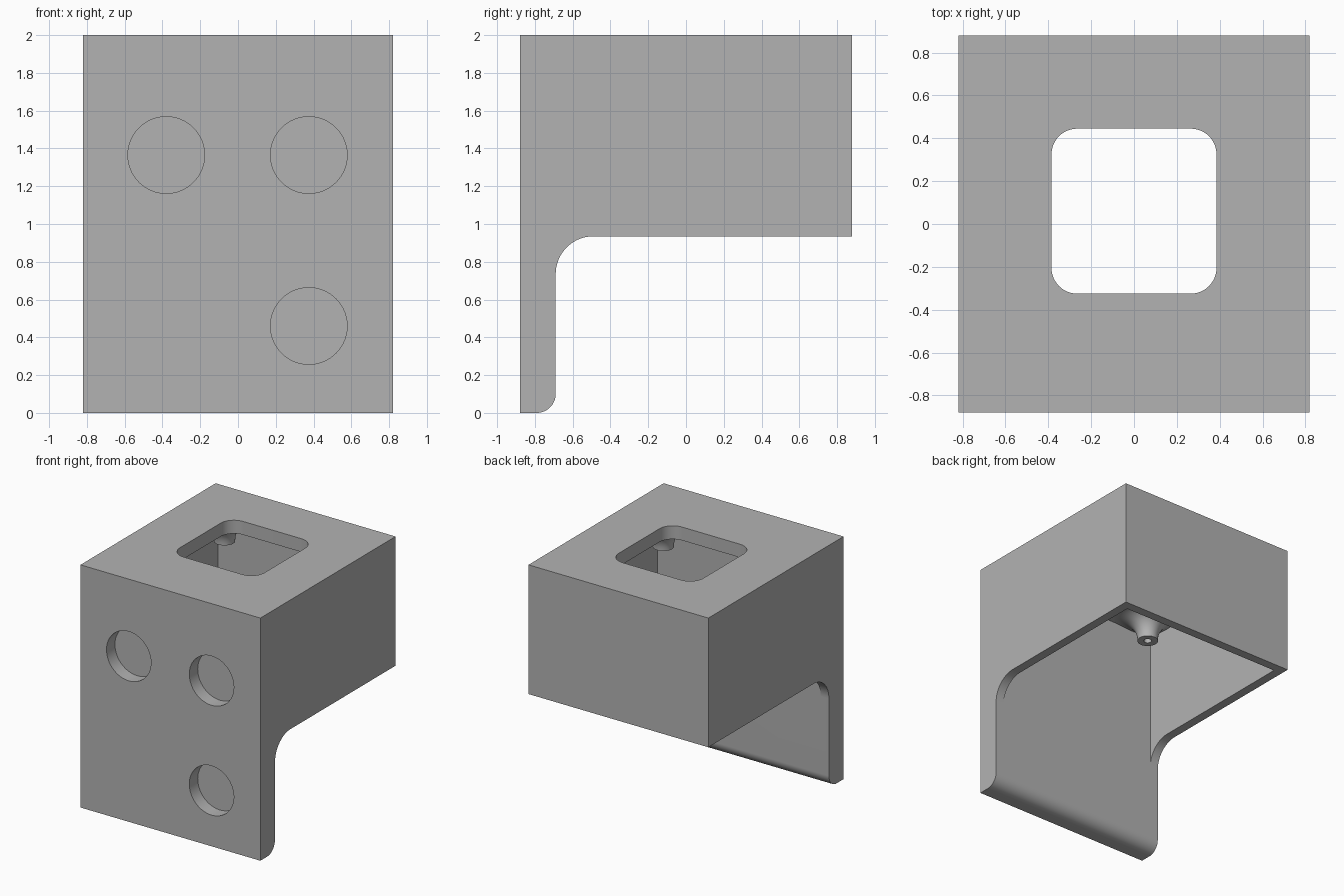
import bpy, bmesh
from math import sin, cos, pi, radians
from mathutils import Matrix, Vector

if "Cube" in bpy.data.objects:
    bpy.data.objects.remove(bpy.data.objects["Cube"], do_unlink=True)

grey = bpy.data.materials.new("plain_grey")
grey.use_nodes = True
grey.diffuse_color = (0.45, 0.45, 0.45, 1)
grey.node_tree.nodes["Principled BSDF"].inputs["Base Color"].default_value = grey.diffuse_color


def arc(cx, cy, r, start, end, steps=16):
    """Points along an arc, angles in degrees."""
    angles = [radians(start + (end - start) * i / steps) for i in range(steps + 1)]
    return [(cx + r * cos(a), cy + r * sin(a)) for a in angles]


def make_object(name, bm):
    bmesh.ops.recalc_face_normals(bm, faces=bm.faces)
    mesh = bpy.data.meshes.new(name)
    bm.to_mesh(mesh)
    bm.free()
    mesh.materials.append(grey)
    obj = bpy.data.objects.new(name, mesh)
    bpy.context.collection.objects.link(obj)
    return obj


def extrude(name, points, direction):
    """Close a 3D outline and extrude it along a direction."""
    bm = bmesh.new()
    face = bm.faces.new([bm.verts.new(p) for p in points])
    result = bmesh.ops.extrude_face_region(bm, geom=[face], use_keep_orig=True)
    moved = [g for g in result["geom"] if isinstance(g, bmesh.types.BMVert)]
    bmesh.ops.translate(bm, verts=moved, vec=direction)
    return make_object(name, bm)


def lathe(name, profile, x, y):
    """Spin a radius/height profile about a vertical axis."""
    bm = bmesh.new()
    verts = [bm.verts.new((r, 0, z)) for r, z in profile]
    edges = [bm.edges.new(pair) for pair in zip(verts, verts[1:])]
    bmesh.ops.spin(bm, geom=verts + edges, axis=(0, 0, 1), cent=(0, 0, 0),
                   angle=2 * pi, steps=40)
    bmesh.ops.remove_doubles(bm, verts=bm.verts, dist=0.0005)
    bmesh.ops.translate(bm, verts=bm.verts, vec=(x, y, 0))
    return make_object(name, bm)


def cut(target, cutter):
    """Subtract the cutter and remove it."""
    mod = target.modifiers.new("cut", "BOOLEAN")
    mod.operation = "DIFFERENCE"
    mod.solver = "EXACT"
    mod.object = cutter
    bpy.context.view_layer.objects.active = target
    bpy.ops.object.modifier_apply(modifier=mod.name)
    bpy.data.objects.remove(cutter, do_unlink=True)


def smooth(obj):
    bpy.ops.object.select_all(action="DESELECT")
    obj.select_set(True)
    bpy.context.view_layer.objects.active = obj
    bpy.ops.object.shade_smooth_by_angle(angle=radians(30))


# Housing: side profile with rounded lip and filleted corner
W, D, T = 0.82, 0.88, 0.075
plate_y, rim_z, ceiling_z = -0.69, 0.935, 1.89
side = [(-D, 2), (-D, 0)]
side += arc(plate_y - 0.1, 0.1, 0.1, -90, 0)
side += arc(plate_y + 0.2, rim_z - 0.2, 0.2, 180, 90)
side += [(D, rim_z), (D, 2)]
housing = extrude("housing", [(-W, y, z) for y, z in side], (2 * W, 0, 0))

# Cavity, open at the bottom
low = rim_z - 0.2
floor = [(-W + T, plate_y, low), (W - T, plate_y, low), (W - T, D - T, low), (-W + T, D - T, low)]
cut(housing, extrude("cavity", floor, (0, 0, ceiling_z - low)))

# Rounded square opening in the top
mid_y, half, r = 0.06, 0.385, 0.12
outline = []
for i, (sx, sy) in enumerate([(1, 1), (-1, 1), (-1, -1), (1, -1)]):
    outline += arc(sx * (half - r), mid_y + sy * (half - r), r, 90 * i, 90 * i + 90, 12)
cut(housing, extrude("opening", [(x, y, 1.8) for x, y in outline], (0, 0, 0.3)))

# Round blind recesses in the front
for x, z in [(-0.38, 1.365), (0.375, 1.365), (0.375, 0.46)]:
    ring = arc(x, z, 0.203, 0, 360, 64)[:-1]
    cut(housing, extrude("recess", [(px, -D - 0.1, pz) for px, pz in ring], (0, 0.21, 0)))
smooth(housing)

# Flared screw bosses under the ceiling
tip_z, flare = 1.70, 0.18
boss_profile = [(0, 1.86), (0.03, 1.86), (0.03, tip_z), (0.08, tip_z)]
boss_profile += arc(0.08 + flare, ceiling_z - flare, flare, 180, 90, 12)
boss_profile += [(0.08 + flare, ceiling_z + 0.02), (0, ceiling_z + 0.02)]
for x_name, sx in [("left", 1), ("right", -1)]:
    for y_name, sy in [("front", -1), ("back", 1)]:
        smooth(lathe(f"{y_name}_{x_name}_boss", boss_profile, sx * 0.55, mid_y + sy * 0.55))
